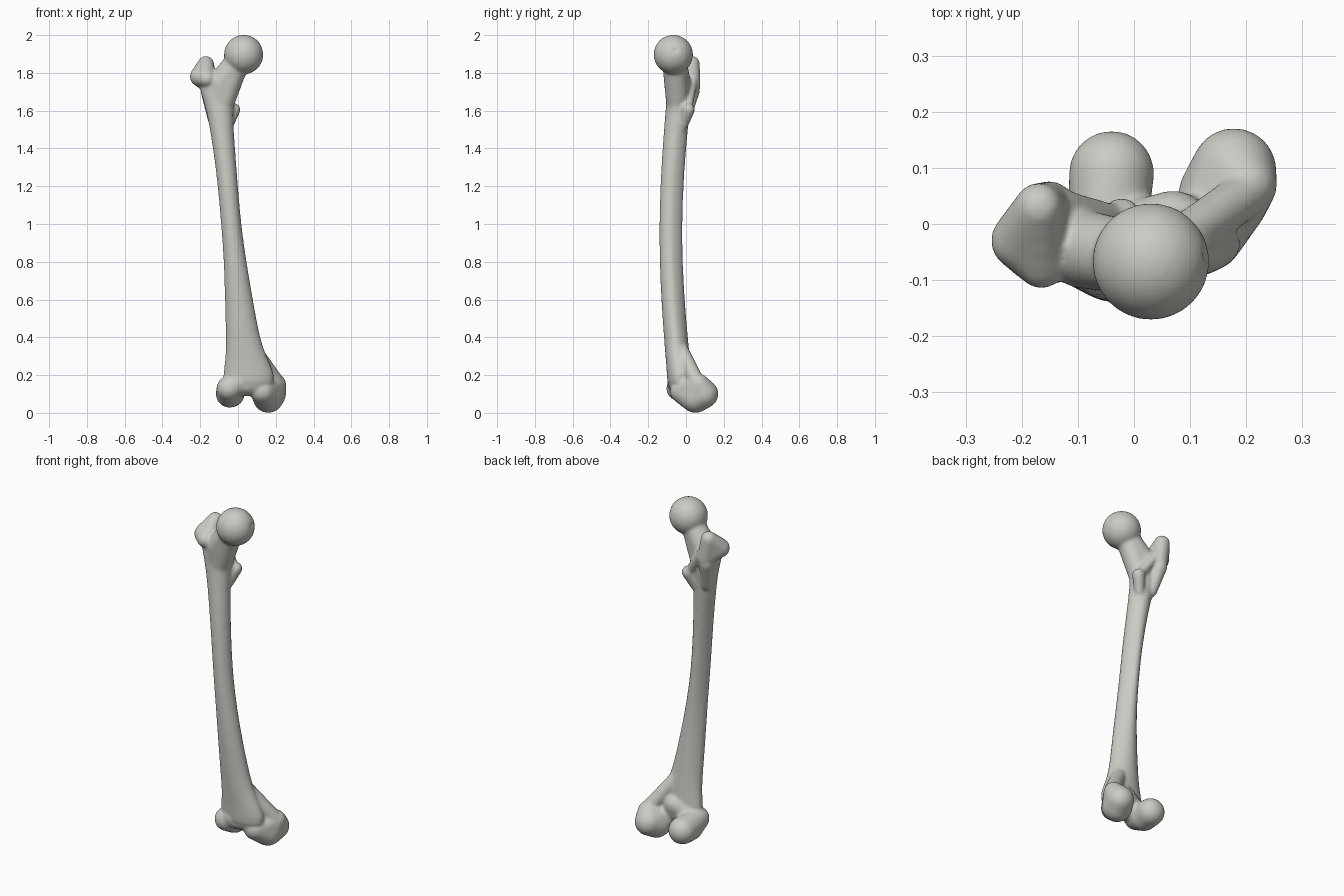
import bpy, bmesh
from math import sin, cos, pi
from mathutils import Matrix

old = bpy.data.objects.get("Cube")
if old:
    bpy.data.objects.remove(old, do_unlink=True)

material = bpy.data.materials.new("ivory grey")
material.use_nodes = True
colour = (0.6, 0.59, 0.55, 1)
material.diffuse_color = colour
shader = next(n for n in material.node_tree.nodes if n.type == 'BSDF_PRINCIPLED')
shader.inputs["Base Color"].default_value = colour


def make_object(name, bm):
    bmesh.ops.recalc_face_normals(bm, faces=bm.faces)
    mesh = bpy.data.meshes.new(name)
    bm.to_mesh(mesh)
    bm.free()
    ob = bpy.data.objects.new(name, mesh)
    bpy.context.collection.objects.link(ob)
    return ob


def apply_modifier(ob, kind, **settings):
    bpy.context.view_layer.objects.active = ob
    modifier = ob.modifiers.new(kind.title(), kind)
    for key, value in settings.items():
        setattr(modifier, key, value)
    bpy.ops.object.modifier_apply(modifier=modifier.name)


def lump(name, *balls):
    """Rounded form: the convex hull around balls given as x, y, z, radius."""
    bm = bmesh.new()
    for *centre, radius in balls:
        bmesh.ops.create_icosphere(bm, subdivisions=4, radius=radius,
                                   matrix=Matrix.Translation(centre))
    if len(balls) > 1:
        bmesh.ops.delete(bm, geom=bm.edges[:], context='EDGES_FACES')
        hull = bmesh.ops.convex_hull(bm, input=bm.verts[:])
        inside = {v for v in hull["geom_interior"] + hull["geom_unused"]
                  if isinstance(v, bmesh.types.BMVert)}
        bmesh.ops.delete(bm, geom=list(inside), context='VERTS')
    return make_object(name, bm)


def bow(z):
    """Forward bend of the shaft, strongest in the middle and zero at the ends."""
    return max(0, sin(pi * (z - 0.2) / 1.5))


def build_shaft(name, widths, sides=32):
    """Loft of oval sections with a ridge along the back of the middle."""
    bm = bmesh.new()
    rings = []
    for z, left, right in widths:
        bend = bow(z)
        front, back = -0.1 - 0.042 * bend, 0.03 - 0.05 * bend
        ring = []
        for i in range(sides):
            angle = 2 * pi * i / sides
            pinch = 1 - 0.35 * bend * max(0, sin(angle))
            x = (left + right) / 2 + (right - left) / 2 * cos(angle) * pinch
            y = (front + back) / 2 + (back - front) / 2 * sin(angle)
            ring.append(bm.verts.new((x, y, z)))
        rings.append(ring)
    for lower, upper in zip(rings, rings[1:]):
        for i in range(sides):
            bm.faces.new((lower[i - 1], lower[i], upper[i], upper[i - 1]))
    bm.faces.new(rings[0])
    bm.faces.new(rings[-1])
    ob = make_object(name, bm)
    apply_modifier(ob, 'SUBSURF', levels=1)
    return ob


# Shaft, flaring at both ends: height, then its two side edges
bone = build_shaft("thigh_bone", [
    (0.12, -.08, .19), (0.2, -.08, .2), (0.3, -.065, .15), (0.4, -.065, .115),
    (0.6, -.07, .08), (0.8, -.075, .045), (1, -.09, .017), (1.2, -.107, 0),
    (1.4, -.132, -.015), (1.6, -.165, -.03), (1.7, -.2, -.01), (1.8, -.22, 0)])

# Upper end: ball head, neck and the two trochanters
head = lump("head", (.03, -.067, 1.897, .104))
neck = lump("neck", (-.005, -.06, 1.855, .065), (-.09, -.045, 1.745, .07),
            (-.095, -.04, 1.6, .06))
greater = lump("greater_trochanter", (-.203, -.03, 1.78, .052), (-.17, .03, 1.847, .043),
               (-.165, -.07, 1.77, .045), (-.15, .035, 1.73, .042))
root = lump("trochanter_root", (-.155, .03, 1.7, .042), (-.13, -.01, 1.55, .03))
crest = lump("trochanter_crest", (-.13, .035, 1.76, .027), (-.035, .01, 1.62, .025))
lesser = lump("lesser_trochanter", (-.022, .012, 1.605, .035), (-.05, -.015, 1.52, .025))

# Lower end: two condyles joined by a bridge
medial = lump("medial_condyle", (.178, .095, .1, .076), (.13, -.02, .115, .065),
              (.16, .05, .081, .081), (.2, .07, .15, .055))
lateral = lump("lateral_condyle", (-.04, .09, .105, .076), (-.047, -.038, .13, .066),
               (-.045, .03, .1, .072))
bridge = lump("condyle_bridge", (0, -.03, .16, .07), (.09, -.02, .16, .07),
              (.07, 0, .2, .06))
flare = lump("medial_flare", (.195, .05, .175, .042), (.08, -.03, .34, .04))

# Fuse all parts into one skin
bpy.ops.object.select_all(action='DESELECT')
for part in (bone, head, neck, greater, root, crest, lesser, medial, lateral, bridge, flare):
    part.select_set(True)
bpy.context.view_layer.objects.active = bone
bpy.ops.object.join()
apply_modifier(bone, 'REMESH', mode='VOXEL', voxel_size=0.007)

# Carve the hollows
hollows = (
    lump("head_pit", (.143, -.055, 1.925, .022)),
    lump("trochanter_hollow", (-.105, 0, 1.875, .035)),
    lump("condyle_notch", (.065, .15, .06, .045), (.065, .1, 0, .045)),
    lump("front_groove", (.045, -.14, .14, .05), (.045, -.12, .04, .05)))
for hollow in hollows:
    hollow.hide_render = True
    apply_modifier(bone, 'BOOLEAN', operation='DIFFERENCE', object=hollow, solver='EXACT')
    bpy.data.objects.remove(hollow, do_unlink=True)

# Soften the joins and shade smooth
apply_modifier(bone, 'REMESH', mode='VOXEL', voxel_size=0.007)
apply_modifier(bone, 'SMOOTH', factor=0.5, iterations=8)
bone.data.materials.clear()
bone.data.materials.append(material)
bone.data.shade_smooth()
